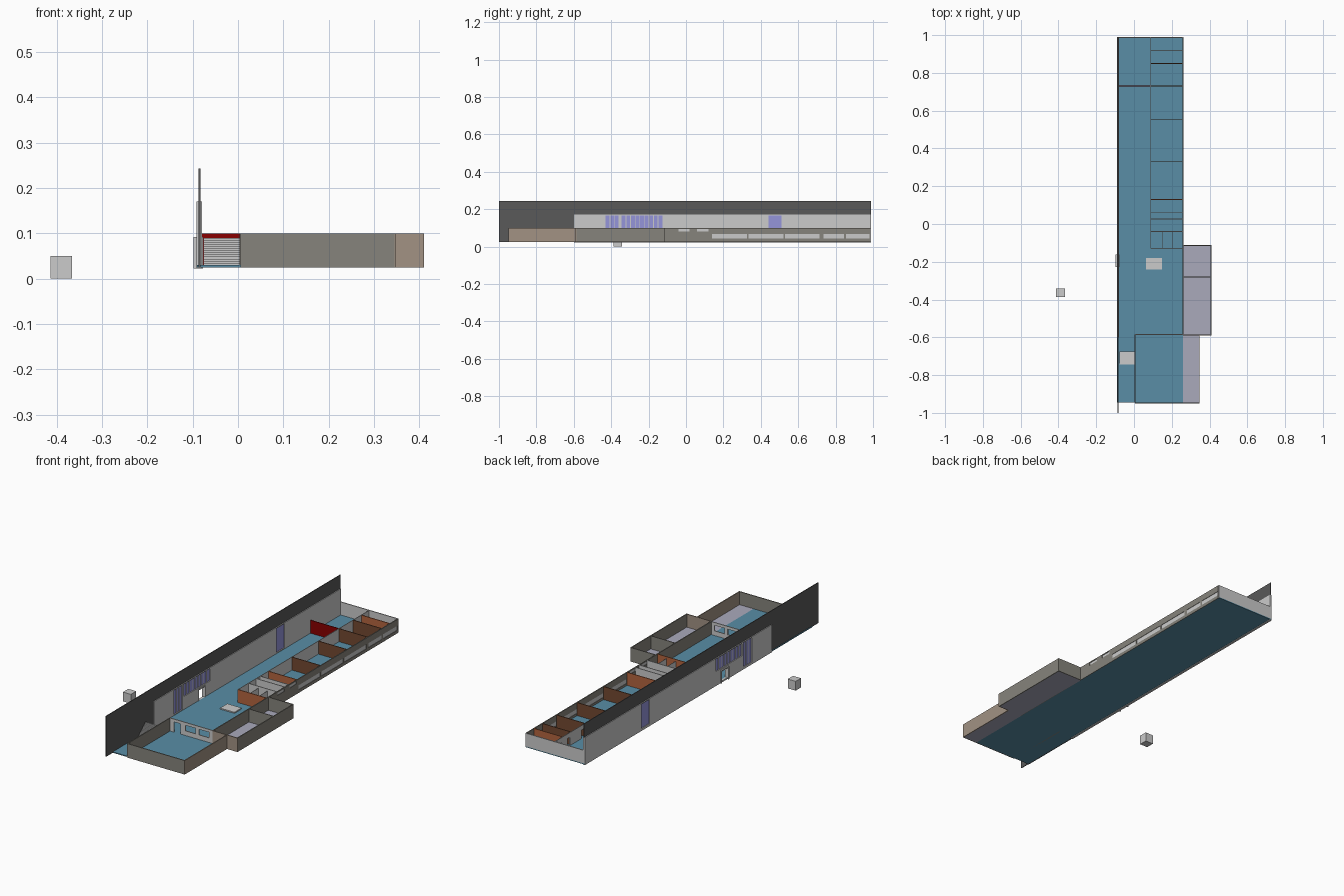
import bpy, bmesh

if "Cube" in bpy.data.objects:
    bpy.data.objects.remove(bpy.data.objects["Cube"])

mats = {}
COL = {
    "blue": (0.10, 0.27, 0.38), "lilac": (0.40, 0.40, 0.50), "dark": (0.10, 0.10, 0.10),
    "taupe": (0.24, 0.23, 0.20), "beige": (0.36, 0.29, 0.23), "brown": (0.17, 0.065, 0.03),
    "orange": (0.45, 0.13, 0.05), "red": (0.25, 0.0, 0.0), "glass": (0.30, 0.30, 0.70),
}
Z0, Z1 = 0.03, 0.10      # floor top and room wall top
T = 0.004                # thin wall thickness


def boxes(name, items, col=None):
    """One object from axis-aligned boxes (x0, x1, y0, y1, z0, z1)."""
    bm = bmesh.new()
    for x0, x1, y0, y1, z0, z1 in items:
        vs = bmesh.ops.create_cube(bm, size=1)["verts"]
        for v in vs:
            v.co = (x0 + (v.co.x + .5) * (x1 - x0),
                    y0 + (v.co.y + .5) * (y1 - y0),
                    z0 + (v.co.z + .5) * (z1 - z0))
    me = bpy.data.meshes.new(name)
    bm.to_mesh(me)
    bm.free()
    ob = bpy.data.objects.new(name, me)
    bpy.context.collection.objects.link(ob)
    if col:
        if col not in mats:
            mats[col] = bpy.data.materials.new(col)
            mats[col].diffuse_color = (*COL[col], 1)
        me.materials.append(mats[col])
    return ob


def pierced(a0, a1, b0, b1, z0, z1, holes, along="y"):
    """Boxes of a wall running along b with holes (b0, b1, z0, z1)."""
    cuts = sorted({b0, b1, *[h[0] for h in holes], *[h[1] for h in holes]})
    out = []
    for p, q in zip(cuts, cuts[1:]):
        m, z = (p + q) / 2, z0
        for h in sorted((h for h in holes if h[0] < m < h[1]), key=lambda h: h[2]):
            if h[2] > z:
                out.append((p, q, z, h[2]))
            z = h[3]
        if z < z1:
            out.append((p, q, z, z1))
    if along == "y":
        return [(a0, a1, p, q, s, t) for p, q, s, t in out]
    return [(p, q, a0, a1, s, t) for p, q, s, t in out]


# floors
boxes("main_floor", [(-.09, .26, -.945, .99, .025, Z0)], "blue")
boxes("annex_floors", [(.26, .345, -.945, -.585, .025, Z0),
                       (.26, .405, -.585, -.115, .025, Z0)], "lilac")

# tall boundary wall
boxes("boundary_wall", [(-.087, -.083, -1, -.6, .025, .243),
                        (-.087, -.083, -.6, .99, .17, .243)], "dark")

# facade with entrance glazing
glazing = [(-.43, -.36, .035, .165), (-.345, -.125, .10, .165), (.44, .51, .035, .165)]
door = (-.225, -.165, Z0, .092)
boxes("facade_wall", pierced(-.091, -.079, -.6, .99, .022, .17, glazing + [door]))
boxes("facade_glass", [(-.087, -.083, *g) for g in glazing], "glass")
mullions = []
for y0, y1, z0, z1 in glazing[:2]:
    n = round((y1 - y0) / .025)
    mullions += [(-.089, -.081, y0 + (y1 - y0) * i / n - .002,
                  y0 + (y1 - y0) * i / n + .002, z0, z1) for i in range(1, n)]
boxes("window_mullions", mullions)
boxes("entrance_frame", [(-.098, -.077, y - .003, y + .003, .022, .09) for y in door[:2]]
      + [(-.098, -.077, door[0], door[1], .086, .092)])

# back end wall
boxes("back_wall", [(-.09, .262, .985, .99, .025, Z1)])

# right outer wall with strip windows
strips = [(.14, .325, .042, .066), (.335, .52, .042, .066), (.53, .715, .042, .066),
          (.735, .845, .042, .066), (.855, .98, .042, .066),
          (-.04, .02, .08, .094), (.06, .12, .08, .094)]
boxes("right_wall", pierced(.258, .263, -.585, .985, .025, Z1, strips), "taupe")
boxes("strip_window_panes", [(.26, .261, *s) for s in strips])

# corridor wall with room doors
rooms = [-.04, .06, .13, .33, .555, .73, .85, .92]
doors = [(y + .012, y + .032, Z0, .075) for y in rooms if y > .1]
boxes("corridor_wall", pierced(.088, .091, -.13, .985, Z0, Z1, doors))

# room dividers
boxes("brown_dividers", [(.09, .259, y - T / 2, y + T / 2, Z0, Z1)
                         for y in (.33, .555, .73, .85)], "brown")
boxes("orange_dividers", [(.09, .259, y - T / 2, y + T / 2, Z0, Z1)
                          for y in (-.128, .13, .92)], "orange")
boxes("washroom_dividers", [(.09, .259, y - T / 2, y + T / 2, Z0, Z1)
                            for y in (-.04, .027, .06)]
      + [(x - .001, x + .001, -.128, -.04, Z0, .09) for x in (.15, .205)])
boxes("hall_partition", [(-.079, .088, .728, .732, Z0, Z1)], "red")

# workshop
boxes("workshop_walls", [(.005, .345, -.95, -.945, .025, Z1),
                         (.003, .008, -.945, -.585, .025, Z1)], "taupe")
boxes("workshop_side_wall", [(.343, .348, -.95, -.585, .025, Z1)], "beige")
boxes("workshop_back_wall", pierced(-.588, -.583, .005, .26, Z0, Z1,
      [(.03, .07, Z0, .085), (.10, .16, .055, .085), (.18, .24, .055, .085)], "x"))

# storage annex
boxes("annex_front_wall", [(.26, .41, -.59, -.585, .025, Z1)], "beige")
boxes("annex_walls", [(.405, .41, -.585, -.112, .025, Z1),
                      (.26, .405, -.117, -.112, .025, Z1),
                      (.26, .405, -.283, -.279, Z0, Z1)], "taupe")

# stairs in the side passage
N = 13
boxes("staircase", [(-.076, .003, -.745 + .07 * i / N, -.675, Z0 + .06 * i / N,
                     Z0 + .06 * (i + 1) / N) for i in range(N)])

# lobby plate and free-standing block
boxes("lobby_plate", [(.063, .148, -.242, -.18, Z0, .036)])
boxes("outside_block", [(-.413, -.366, -.387, -.342, 0, .05)])

for m in bpy.data.materials:
    if m.users and not m.is_grease_pencil:
        m.use_nodes = True
        m.node_tree.nodes["Principled BSDF"].inputs["Base Color"].default_value = m.diffuse_color
